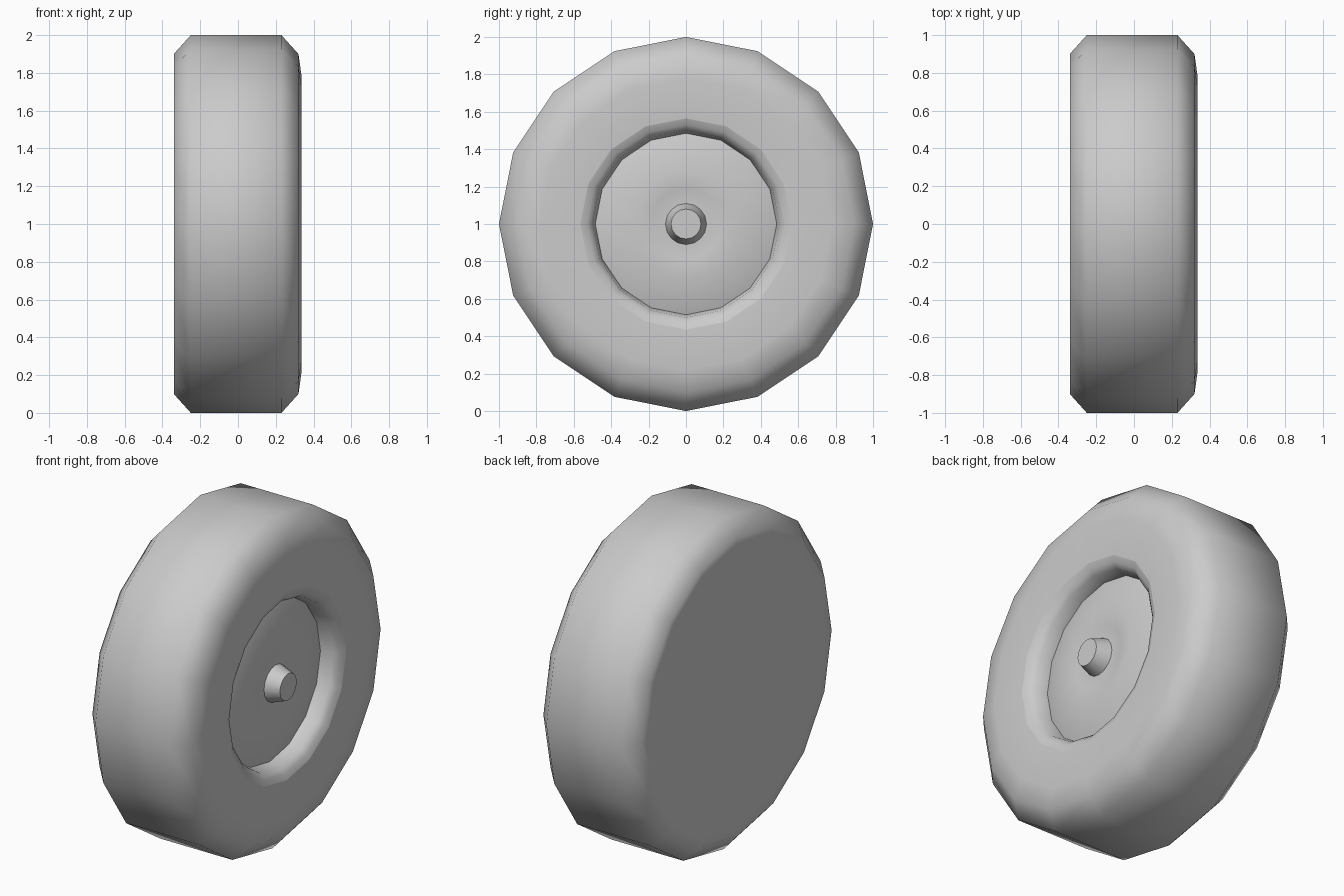
import bpy
import bmesh
from math import sin, cos, tau, radians

SIDES = 16

cube = bpy.data.objects.get("Cube")
if cube:
    bpy.data.objects.remove(cube, do_unlink=True)

# One plain grey for the whole wheel
grey = bpy.data.materials.new("light grey")
grey.use_nodes = True
colour = (0.6, 0.6, 0.6, 1)
grey.diffuse_color = colour
grey.node_tree.nodes["Principled BSDF"].inputs["Base Color"].default_value = colour


def lathe(name, profile, cap_start=False, cap_end=False):
    """Turn (x, radius) points about the axle, running from -x to +x on the outside."""
    bm = bmesh.new()
    rings = []
    for x, r in profile:
        rings.append([bm.verts.new((x, r * cos(tau * i / SIDES), 1 + r * sin(tau * i / SIDES)))
                      for i in range(SIDES)])
    for a, b in zip(rings, rings[1:]):
        for i in range(SIDES):
            j = (i + 1) % SIDES
            bm.faces.new((a[i], a[j], b[j], b[i]))
    if cap_start:
        bm.faces.new(rings[0][::-1])
    if cap_end:
        bm.faces.new(rings[-1])
    mesh = bpy.data.meshes.new(name)
    bm.to_mesh(mesh)
    bm.free()
    mesh.materials.append(grey)
    obj = bpy.data.objects.new(name, mesh)
    bpy.context.collection.objects.link(obj)
    bpy.ops.object.select_all(action="DESELECT")
    obj.select_set(True)
    bpy.context.view_layer.objects.active = obj
    bpy.ops.object.shade_smooth_by_angle(angle=radians(60))
    return obj


# Tyre: flat closed back, chamfered tread, slightly bulged outer sidewall
lathe("tyre", [(-0.34, 0.84), (-0.34, 0.90), (-0.25, 1.0), (0.23, 1.0),
               (0.32, 0.90), (0.337, 0.78), (0.325, 0.565)], cap_start=True)

# Rim: rounded lip, deep wall and a dished disc with a raised ring
lathe("rim", [(0.325, 0.565), (0.312, 0.53), (0.285, 0.50), (0.21, 0.485),
              (0.272, 0.29), (0.25, 0.19), (0.25, 0.11)])

# Axle cap: tapered stub in the middle
lathe("axle_cap", [(0.25, 0.11), (0.335, 0.08)], cap_end=True)
